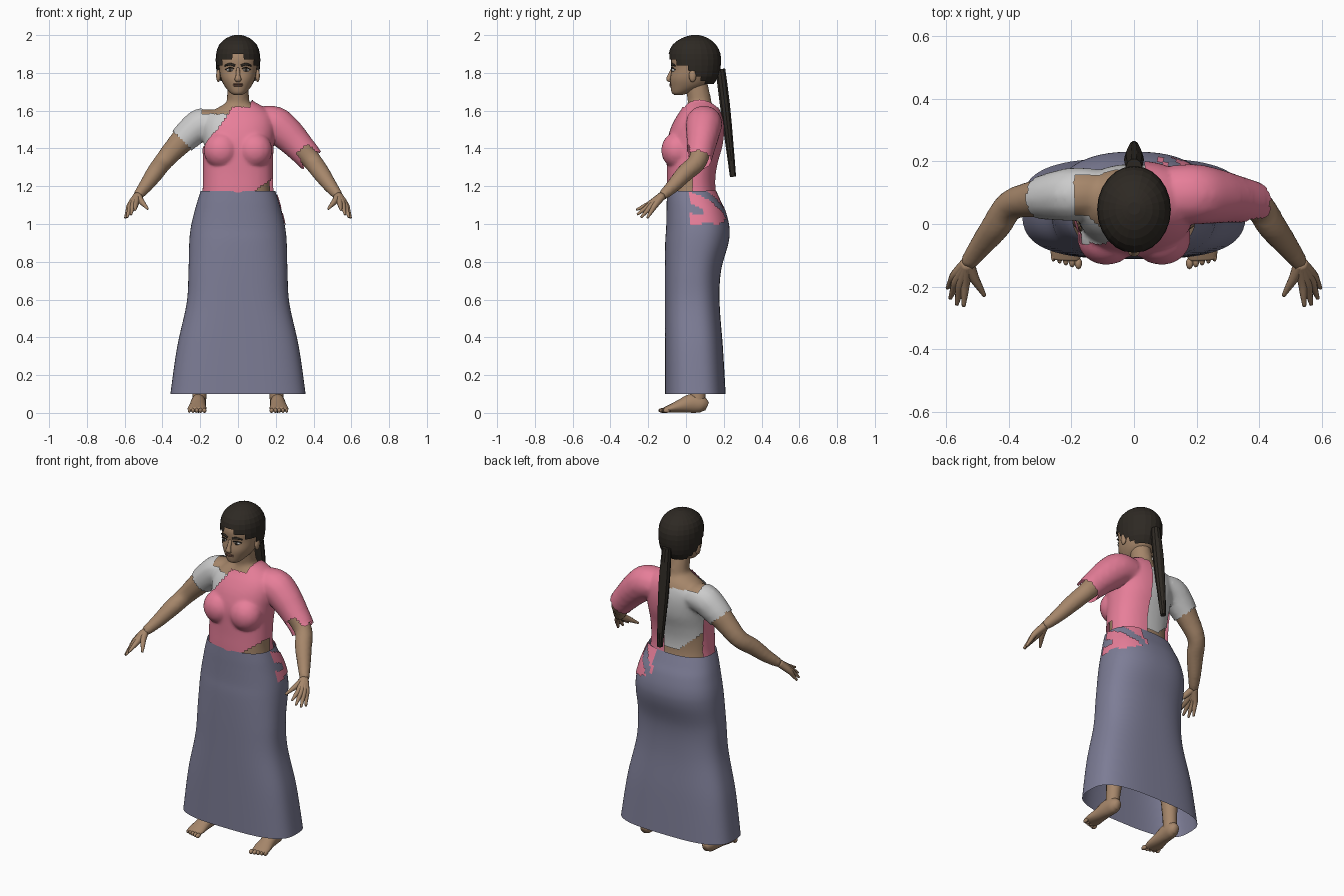
import bpy, bmesh, math
from mathutils import Vector

if "Cube" in bpy.data.objects:
    bpy.data.objects.remove(bpy.data.objects["Cube"])


def mat(name, *rgb):
    m = bpy.data.materials.new(name)
    m.diffuse_color = (*rgb, 1)
    m.use_nodes = True
    m.node_tree.nodes["Principled BSDF"].inputs["Base Color"].default_value = m.diffuse_color
    return m


SKIN = mat("skin", .38, .24, .145)
PINK = mat("pink_cloth", .80, .21, .32)
SLATE = mat("slate_cloth", .205, .205, .305)
DARK = mat("dark_hair", .027, .022, .017)
LIP = mat("lip", .22, .11, .075)


def finish(bm, name, material=None, smooth=True):
    me = bpy.data.meshes.new(name)
    for f in bm.faces:
        f.smooth = smooth
    bm.to_mesh(me)
    bm.free()
    ob = bpy.data.objects.new(name, me)
    bpy.context.collection.objects.link(ob)
    if material:
        me.materials.append(material)
    return ob


def refine(rows, steps):
    """Catmull-Rom interpolation of tuples."""
    out = []
    for i in range(len(rows) - 1):
        a, b = rows[max(i - 1, 0)], rows[i]
        c, d = rows[i + 1], rows[min(i + 2, len(rows) - 1)]
        for k in range(steps):
            t = k / steps
            out.append(tuple(.5 * (2*q + (r-p)*t + (2*p-5*q+4*r-s)*t*t + (3*q-p-3*r+s)*t**3)
                             for p, q, r, s in zip(a, b, c, d)))
    return out + [rows[-1]]


def bridge(bm, rings, cap=True):
    vs = [[bm.verts.new(p) for p in r] for r in rings]
    n = len(vs[0])
    fs = [bm.faces.new((a[i], a[(i+1) % n], b[(i+1) % n], b[i]))
          for a, b in zip(vs, vs[1:]) for i in range(n)]
    if cap:
        fs += [bm.faces.new(vs[0][::-1]), bm.faces.new(vs[-1])]
    bmesh.ops.recalc_face_normals(bm, faces=fs)


def loft(bm, rows, n=32, steps=4, cap=True):
    """Rows: z, half width, y front, y back, squareness."""
    rings = []
    for z, w, yf, yb, e in refine(rows, steps):
        ring = []
        for i in range(n):
            c, s = math.cos(math.tau*i/n), math.sin(math.tau*i/n)
            ring.append((w*math.copysign(abs(c)**(2/e), c),
                         (yf+yb)/2 + (yb-yf)/2*math.copysign(abs(s)**(2/e), s), z))
        rings.append(ring)
    bridge(bm, rings, cap)


def tube(bm, rows, n=12, steps=4, up=(0, 0, 1), sx=1):
    """Rows: x, y, z, radius sideways, radius along up."""
    rows = refine(rows, steps)
    pts = [Vector((r[0]*sx, r[1], r[2])) for r in rows]
    rings = []
    for i, r in enumerate(rows):
        t = (pts[min(i+1, len(pts)-1)] - pts[max(i-1, 0)]).normalized()
        u = t.cross(Vector(up)).normalized()
        v = u.cross(t)
        rings.append([pts[i] + u*r[3]*math.cos(math.tau*k/n) + v*r[4]*math.sin(math.tau*k/n)
                      for k in range(n)])
    bridge(bm, rings)


def ball(bm, loc, size, seg=16):
    vs = bmesh.ops.create_uvsphere(bm, u_segments=seg, v_segments=seg//2, radius=1)["verts"]
    for v in vs:
        v.co = Vector(loc) + Vector([a*b for a, b in zip(v.co, size)])


# upper body: torso, bust, neck and arms fused into one skin
bm = bmesh.new()
loft(bm, [(1.0, .19, -.07, .17, 2.3), (1.1, .18, -.08, .155, 2.3), (1.18, .17, -.083, .14, 2.3),
          (1.26, .168, -.083, .14, 2.3), (1.34, .168, -.085, .155, 2.3), (1.42, .172, -.085, .178, 2.3),
          (1.5, .18, -.065, .185, 2.3), (1.56, .17, -.035, .178, 2.3), (1.605, .125, -.005, .16, 2.2),
          (1.64, .06, .01, .13, 2)])
tube(bm, [(0, .085, 1.56, .065, .065), (0, .07, 1.66, .06, .063), (0, .05, 1.76, .058, .06)], up=(0, 1, 0))
for s in (1, -1):
    ball(bm, (s*.088, -.045, 1.39), (.078, .07, .08))
    tube(bm, [(.12, .095, 1.535, .075, .07), (.19, .095, 1.528, .08, .08), (.25, .09, 1.485, .073, .075),
              (.32, .08, 1.415, .06, .063), (.395, .06, 1.33, .05, .052), (.44, -.005, 1.27, .048, .048),
              (.49, -.07, 1.2, .038, .038), (.535, -.13, 1.145, .028, .026)], sx=s)
body = finish(bm, "upper_body", SKIN)
m = body.modifiers.new("fuse", "REMESH")
m.mode, m.voxel_size = "VOXEL", .013
m = body.modifiers.new("soften", "SMOOTH")
m.iterations = 4
fused = bpy.data.meshes.new_from_object(body.evaluated_get(bpy.context.evaluated_depsgraph_get()))
body.modifiers.clear()
body.data = fused
fused.materials.clear()
fused.materials.append(SKIN)
for p in fused.polygons:
    p.use_smooth = True


def garment(name, source, keep, offset, material=None):
    """Copy the part of a surface where keep() holds and push it outward."""
    g = bmesh.new()
    g.from_mesh(source)
    g.normal_update()
    bmesh.ops.delete(g, geom=[f for f in g.faces if not keep(*f.calc_center_median())], context="FACES")
    for v, n in [(v, v.normal.copy()) for v in g.verts]:
        v.co += n*offset
    ob = finish(g, name, material)
    ob.data.materials.clear()
    if material:
        ob.data.materials.append(material)
    return ob


def in_drape(x, y, z):
    if z > 1.65 or z < 1.09 or abs(x) - z > -.955 or x < -.2:
        return False
    if abs(x) < .06 and z > 1.61:
        return False
    if y > .08:                                  # back: left half only
        return x > .03
    if x < -.02 - (1.62 - z)*.68:                # diagonal front edge
        return z < 1.4
    if x > .04 and y < .03:                      # gap above the left hip
        return z > 1.13 + (x - .04)*.9
    return z > 1.1


garment("blouse", fused, lambda x, y, z: z > 1.2 and abs(x) - z < -1.15 and (z < 1.58 or abs(x) > .19), .007)
garment("drape", fused, in_drape, .018, PINK)

# skirt, open at the hem
bm = bmesh.new()
loft(bm, [(.1, .358, -.112, .21, 3), (.35, .322, -.112, .195, 2.9), (.58, .272, -.112, .178, 2.7),
          (.75, .262, -.112, .185, 2.5), (.9, .258, -.11, .225, 2.4), (.98, .25, -.105, .23, 2.4),
          (1.06, .232, -.103, .212, 2.4), (1.12, .215, -.102, .185, 2.4), (1.175, .197, -.1, .16, 2.4)],
     n=72, steps=6, cap=False)
skirt = finish(bm, "skirt", SLATE)
garment("drape_hip", skirt.data, lambda x, y, z: x > .08 and y > .02 and z > 1.0 + max(0, .2-x)*.3
        and math.sin(38*y + 50*z) + math.sin(70*x - 45*z) > -.35, .005, PINK)

# legs, feet and toes
bm = bmesh.new()
for s in (1, -1):
    tube(bm, [(.207, .06, .04, .036, .04), (.2, .065, .15, .04, .043), (.185, .075, .35, .057, .06),
              (.165, .06, .55, .06, .06), (.13, .06, .8, .09, .095), (.11, .06, 1.02, .09, .1)],
         n=16, up=(0, 1, 0), sx=s)
    tube(bm, [(.207, .112, .034, .018, .022), (.207, .085, .044, .036, .042), (.21, .03, .05, .04, .05),
              (.213, -.03, .036, .044, .035), (.217, -.08, .024, .05, .022), (.219, -.115, .016, .045, .013)],
         n=16, sx=s)
    for i in range(5):
        ball(bm, (s*(.178 + .02*i), -.126 + .006*i, .013), (.0125 - .001*i, .02, .013), 10)
finish(bm, "legs_and_feet", SKIN)

# hands: each finger starts at the wrist, so together they form the palm
FINGERS = [((.572, -.163, 1.10), (.597, -.205, 1.032)), ((.566, -.178, 1.10), (.588, -.238, 1.035)),
           ((.554, -.186, 1.105), (.567, -.258, 1.05)), ((.540, -.186, 1.11), (.545, -.263, 1.075)),
           ((.512, -.172, 1.12), (.478, -.23, 1.08))]
bm = bmesh.new()
for s in (1, -1):
    for k, t in FINGERS:
        mid = [(a + b)/2 for a, b in zip(k, t)]
        tube(bm, [(.532, -.125, 1.15, .022, .022), (*k, .016, .017), (*mid, .0115, .0115), (*t, .006, .006)],
             n=10, sx=s)
finish(bm, "hands", SKIN)

# head with nose and ears
bm = bmesh.new()
loft(bm, [(1.683, .02, -.06, -.02, 2), (1.695, .042, -.075, .02, 2), (1.73, .071, -.082, .1, 2.1),
          (1.77, .09, -.084, .13, 2.2), (1.82, .1, -.076, .15, 2.2), (1.88, .104, -.078, .16, 2.2),
          (1.94, .085, -.05, .14, 2), (1.98, .045, 0, .1, 2)], n=28)
tube(bm, [(0, -.07, 1.825, .009, .008), (0, -.086, 1.785, .012, .012), (0, -.092, 1.765, .018, .012),
          (0, -.08, 1.755, .012, .005)], n=10, up=(0, 1, 0))
for s in (1, -1):
    ball(bm, (s*.104, .035, 1.785), (.012, .02, .034), 12)
finish(bm, "head", SKIN)

# facial details
eyes, pupils, brows, lips = (bmesh.new() for _ in range(4))
for s in (1, -1):
    ball(eyes, (s*.042, -.066, 1.815), (.019, .012, .009), 12)
    ball(pupils, (s*.042, -.0745, 1.815), (.009, .006, .009), 10)
    tube(brows, [(.016, -.076, 1.838, .004, .006), (.042, -.074, 1.846, .005, .007),
                 (.07, -.058, 1.838, .004, .004)], n=8, sx=s)
    tube(brows, [(.02, -.076, 1.822, .003, .002), (.042, -.075, 1.828, .004, .003),
                 (.066, -.058, 1.818, .003, .002)], n=8, sx=s)
for z in (1.732, 1.74):
    ball(lips, (0, -.08, z), (.026, .008, .005), 12)
finish(eyes, "eyes")
finish(pupils, "pupils", DARK)
finish(brows, "brows_and_lashes", DARK)
finish(lips, "lips", LIP)

# faceted hair cap, cut away around the face
bm = bmesh.new()
loft(bm, [(1.74, .085, -.05, .145, 2), (1.78, .108, -.08, .172, 2), (1.84, .117, -.09, .184, 2),
          (1.9, .116, -.092, .183, 2), (1.95, .099, -.07, .158, 2), (1.985, .06, -.02, .115, 2),
          (2.0, .02, .03, .07, 2)], n=24, steps=2)
bmesh.ops.delete(bm, geom=[f for f in bm.faces if f.calc_center_median().z <
                           1.89 - .72*(f.calc_center_median().y + .09)], context="FACES")
finish(bm, "hair_cap", DARK, False)

# long tapered ponytail
bm = bmesh.new()
tube(bm, [(0, .182, 1.82, .026, .027), (0, .205, 1.64, .032, .028), (0, .228, 1.44, .026, .023),
          (0, .249, 1.25, .015, .017)], n=10, steps=2, up=(0, 1, 0))
finish(bm, "ponytail", DARK, False)
